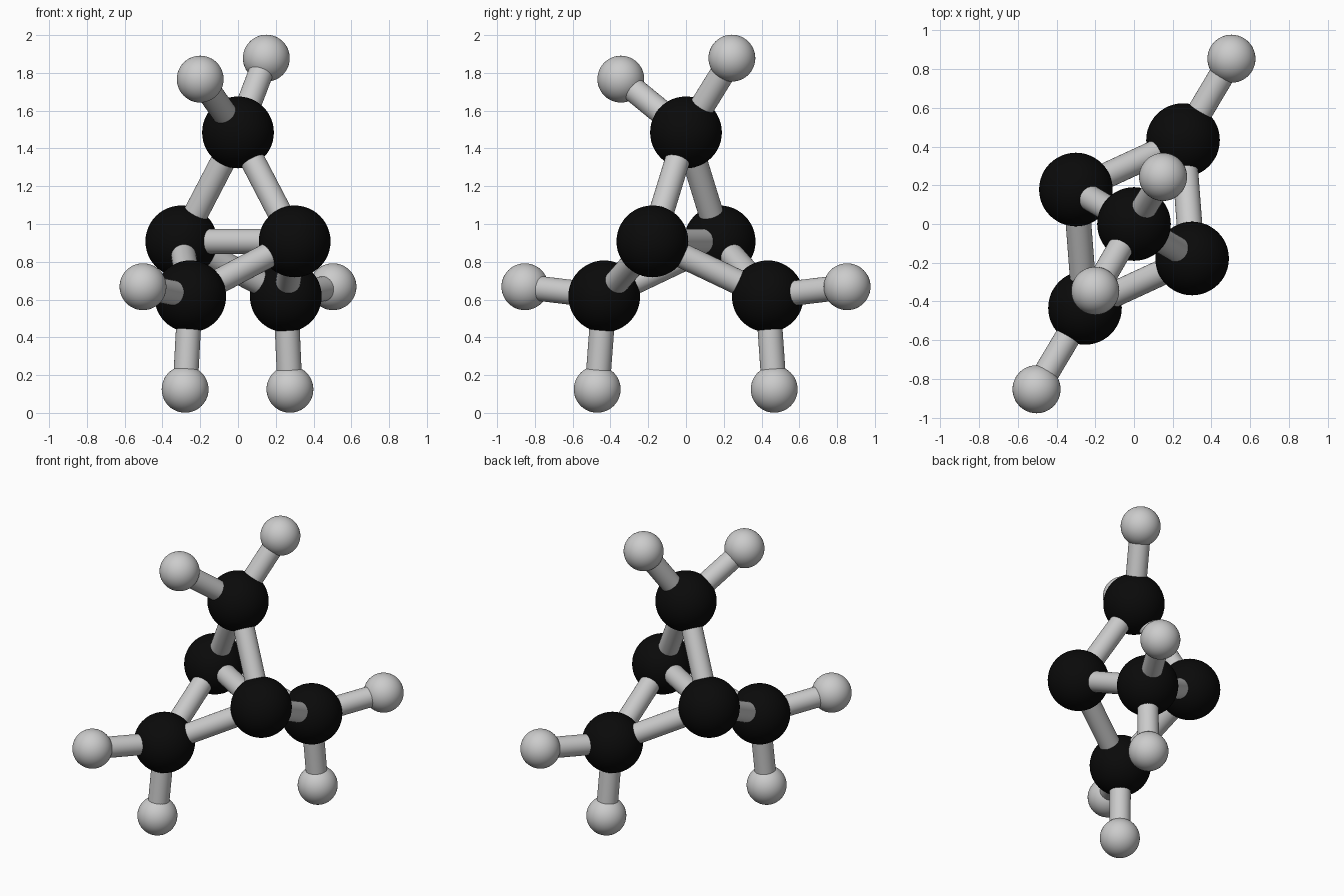
import bpy
from mathutils import Vector

if "Cube" in bpy.data.objects:
    bpy.data.objects.remove(bpy.data.objects["Cube"])

CARBON_R, HYDROGEN_R, BOND_R = 0.19, 0.124, 0.066

black = bpy.data.materials.new("black")
black.diffuse_color = (0.003, 0.003, 0.003, 1)
black.use_nodes = True
black.node_tree.nodes["Principled BSDF"].inputs["Base Color"].default_value = black.diffuse_color


def atom(name, pos, radius, mat=None):
    bpy.ops.mesh.primitive_uv_sphere_add(segments=48, ring_count=24, radius=radius, location=pos)
    ob = bpy.context.object
    ob.name = name
    bpy.ops.object.shade_smooth()
    if mat:
        ob.data.materials.append(mat)


def bond(name, a, b):
    a, b = Vector(a), Vector(b)
    d = b - a
    bpy.ops.mesh.primitive_cylinder_add(vertices=32, radius=BOND_R, depth=d.length,
                                        location=(a + b) / 2,
                                        rotation=d.to_track_quat('Z', 'Y').to_euler())
    bpy.context.object.name = name
    bpy.ops.object.shade_smooth_by_angle()


# Two bridgehead carbons joined to each other
heads = [(-0.30, 0.178, 0.908), (0.30, -0.178, 0.908)]
for p in heads:
    atom("bridgehead_carbon", p, CARBON_R, black)
bond("central_bond", *heads)

# Three bridging carbons, each with its two hydrogens
bridges = [
    ((0, 0, 1.485), [(-0.20, -0.345, 1.767), (0.15, 0.243, 1.878)]),
    ((-0.253, -0.433, 0.617), [(-0.503, -0.853, 0.668), (-0.28, -0.47, 0.125)]),
    ((0.253, 0.433, 0.617), [(0.503, 0.853, 0.668), (0.275, 0.467, 0.125)]),
]
for carbon, hydrogens in bridges:
    atom("bridge_carbon", carbon, CARBON_R, black)
    for p in heads:
        bond("carbon_bond", carbon, p)
    for h in hydrogens:
        atom("hydrogen", h, HYDROGEN_R)
        bond("hydrogen_bond", carbon, h)
